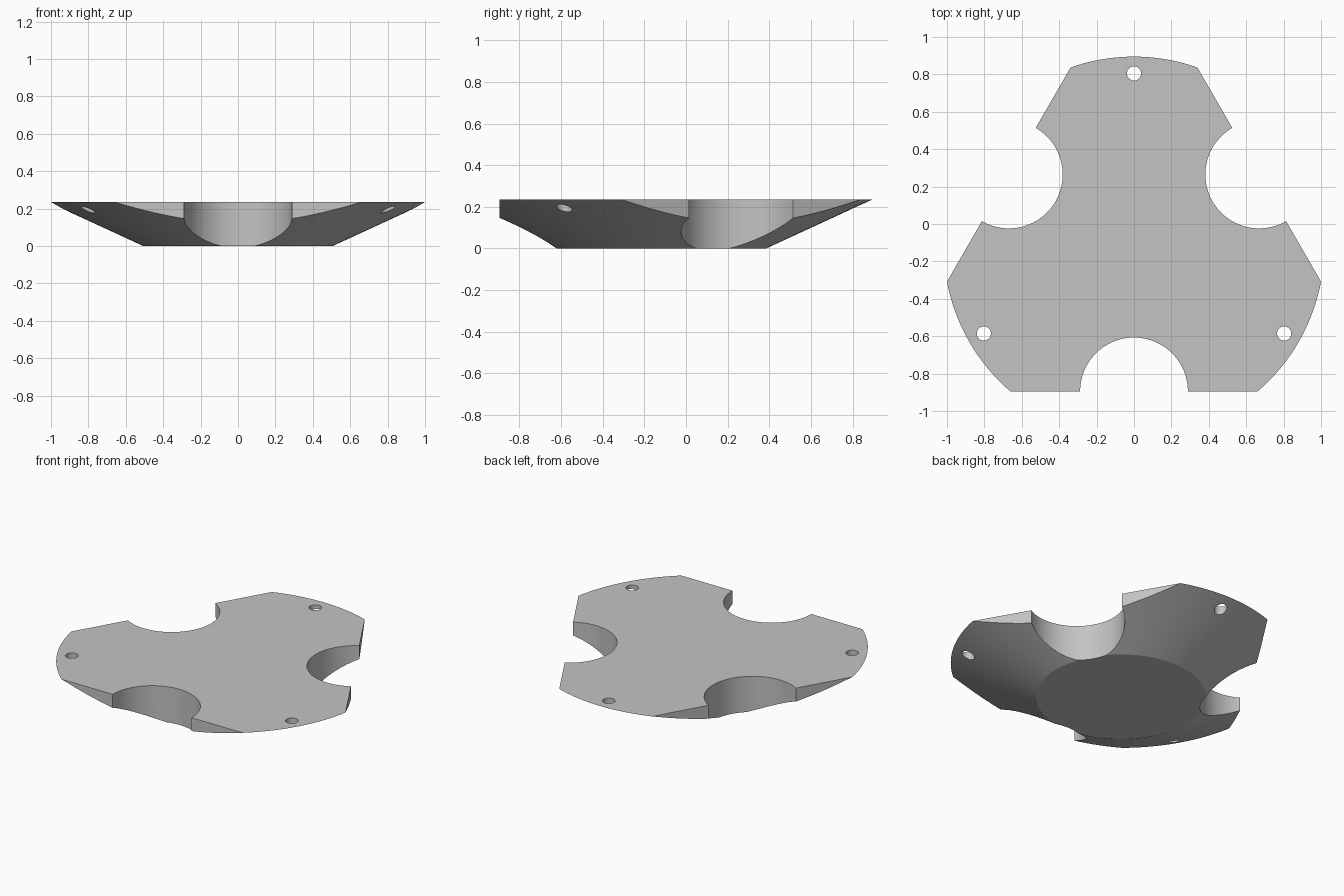
import bpy, bmesh, math
from mathutils import Vector

if "Cube" in bpy.data.objects:
    bpy.data.objects.remove(bpy.data.objects["Cube"])

HEIGHT = 0.235
R_TOP, R_BOTTOM = 1.017, 0.507
FLAT = 0.773          # distance from the axis to each flat side
NOTCH_R = 0.288
HOLE_R, HOLE_DIST = 0.038, 0.927
CENTRE = Vector((0, (FLAT - R_TOP) / 2, 0))

grey = bpy.data.materials.new("plain grey")
grey.use_nodes = True
colour = (0.55, 0.55, 0.55, 1)
grey.diffuse_color = colour
grey.node_tree.nodes["Principled BSDF"].inputs["Base Color"].default_value = colour


def direction(degrees):
    a = math.radians(degrees)
    return Vector((math.cos(a), math.sin(a), 0))


def add_object(name, bm):
    bmesh.ops.recalc_face_normals(bm, faces=bm.faces)
    mesh = bpy.data.meshes.new(name)
    bm.to_mesh(mesh)
    bm.free()
    mesh.materials.append(grey)
    obj = bpy.data.objects.new(name, mesh)
    bpy.context.collection.objects.link(obj)
    return obj


# Dish-shaped plate: a shallow cone trimmed by three vertical flats
bm = bmesh.new()
bmesh.ops.create_cone(bm, cap_ends=True, segments=144,
                      radius1=R_BOTTOM, radius2=R_TOP, depth=HEIGHT)
bmesh.ops.translate(bm, verts=bm.verts, vec=CENTRE + Vector((0, 0, HEIGHT / 2)))
for angle in (30, 150, 270):
    normal = direction(angle)
    cut = bmesh.ops.bisect_plane(bm, geom=bm.verts[:] + bm.edges[:] + bm.faces[:],
                                 plane_co=CENTRE + normal * FLAT, plane_no=normal,
                                 clear_outer=True)
    rim = [e for e in cut["geom_cut"] if isinstance(e, bmesh.types.BMEdge)]
    bmesh.ops.edgeloop_fill(bm, edges=rim)
plate = add_object("plate", bm)

# Cutters: a round notch in each flat and a screw hole in each arm
bm = bmesh.new()
for angle in (30, 150, 270):
    for radius, place, sides in ((NOTCH_R, direction(angle) * FLAT, 96),
                                 (HOLE_R, direction(angle + 60) * HOLE_DIST, 32)):
        made = bmesh.ops.create_cone(bm, cap_ends=True, segments=sides,
                                     radius1=radius, radius2=radius, depth=1)
        bmesh.ops.translate(bm, verts=made["verts"], vec=CENTRE + place)
cutter = add_object("notch_and_hole_cutter", bm)
cutter.hide_render = True

# Apply the cuts and drop the cutter
boolean = plate.modifiers.new("cuts", "BOOLEAN")
boolean.operation = "DIFFERENCE"
boolean.solver = "EXACT"
boolean.object = cutter
bpy.ops.object.select_all(action="DESELECT")
plate.select_set(True)
bpy.context.view_layer.objects.active = plate
bpy.ops.object.modifier_apply(modifier=boolean.name)
bpy.data.objects.remove(cutter)

bpy.ops.object.shade_smooth_by_angle(angle=math.radians(20))
